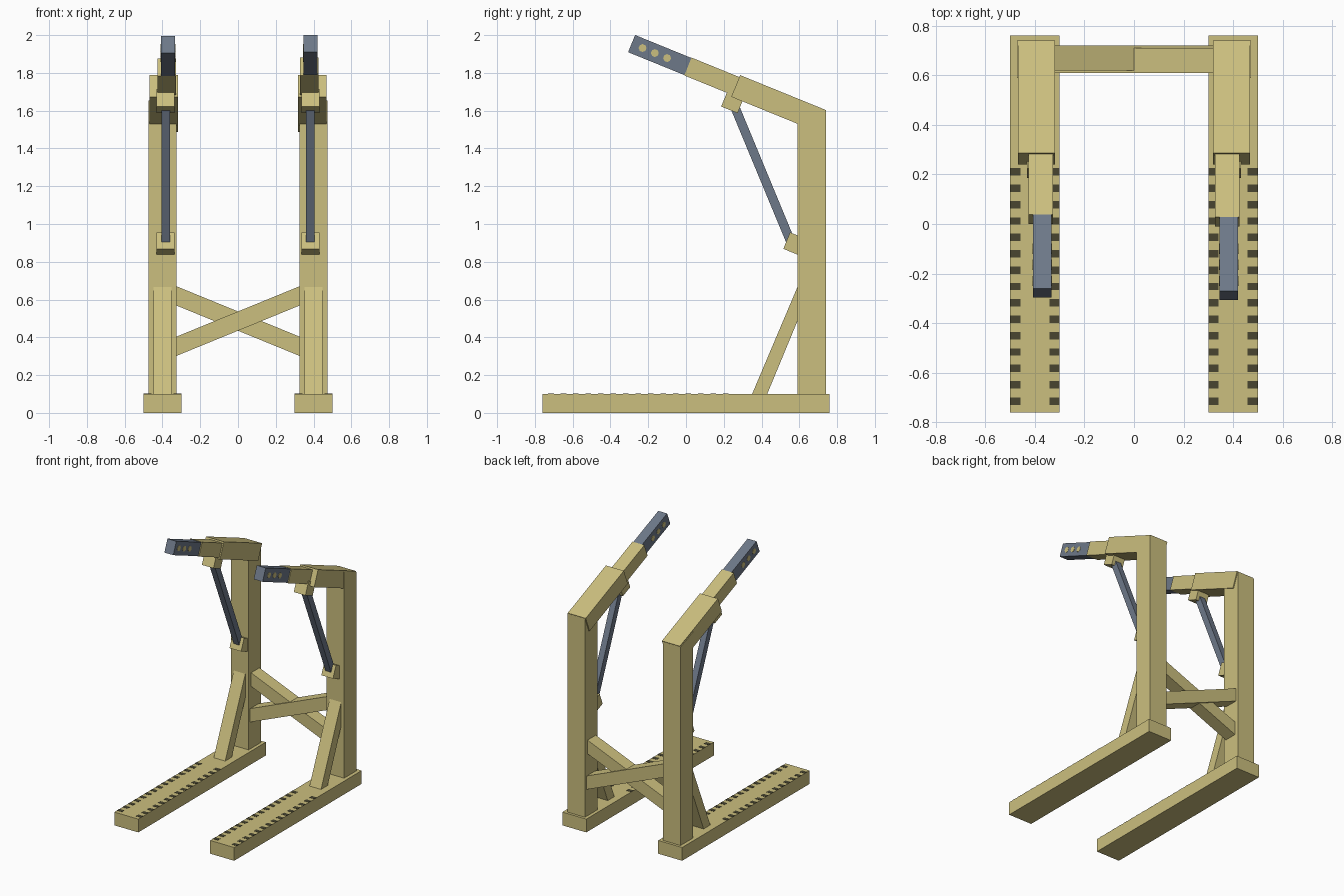
import bpy, bmesh, math
from mathutils import Vector

cube = bpy.data.objects.get("Cube")
if cube:
    bpy.data.objects.remove(cube, do_unlink=True)


def material(name, rgb):
    m = bpy.data.materials.new(name)
    m.use_nodes = True
    color = (*rgb, 1)
    m.diffuse_color = color
    m.node_tree.nodes["Principled BSDF"].inputs["Base Color"].default_value = color
    return m


TAN = material("tan_paint", (0.60, 0.52, 0.21))
STEEL = material("blue_grey_steel", (0.155, 0.19, 0.25))
DARK = material("dark_slot", (0.065, 0.06, 0.03))


def add_prism(bm, pts, lo, hi, axis="x"):
    """Extrude a flat profile along x (points are y, z) or y (points are x, z)."""
    place = (lambda p, d: (d, *p)) if axis == "x" else (lambda p, d: (p[0], d, p[1]))
    a = [bm.verts.new(place(p, lo)) for p in pts]
    b = [bm.verts.new(place(p, hi)) for p in pts]
    bm.faces.new(a)
    bm.faces.new(b[::-1])
    for i in range(len(pts)):
        j = (i + 1) % len(pts)
        bm.faces.new((a[i], b[i], b[j], a[j]))


def finish(name, bm, mat):
    bmesh.ops.recalc_face_normals(bm, faces=bm.faces)
    me = bpy.data.meshes.new(name)
    bm.to_mesh(me)
    bm.free()
    me.materials.append(mat)
    bpy.context.collection.objects.link(bpy.data.objects.new(name, me))


def prism(name, pts, lo, hi, mat, axis="x"):
    bm = bmesh.new()
    add_prism(bm, pts, lo, hi, axis)
    finish(name, bm, mat)


def beam(start, end, thick):
    """Square-ended bar profile between two points."""
    s, e = Vector(start), Vector(end)
    d = (e - s).normalized() * thick / 2
    n = Vector((-d.y, d.x))
    return [tuple(p) for p in (s + n, e + n, e - n, s - n)]


def rect(u0, u1, v0, v1):
    return [(u0, v0), (u1, v0), (u1, v1), (u0, v1)]


# Centre line shared by all the arm sections
TIP, SLOPE = Vector((-0.288, 1.955)), -0.407


def on_arm(y):
    return (y, TIP.y + (y - TIP.x) * SLOPE)


for side, label, steel_x, shift in ((1, "left", 0.383, 0), (-1, "right", 0.37, 0.01)):

    def part(name, pts, x0, x1, mat=TAN):
        prism(f"{label}_{name}", pts, *sorted((side * x0, side * x1)), mat)

    # Foot, upright with sloped top, and slanted brace
    part("foot", rect(-0.76, 0.76, 0, 0.1), 0.3, 0.5)
    part("upright", [(0.59, 0.1), (0.74, 0.1), (0.74, 1.598), (0.59, 1.655)], 0.325, 0.473)
    part("foot_brace", [(0.35, 0.1), (0.43, 0.1), (0.6, 0.51), (0.6, 0.69)], 0.352, 0.448)

    # Telescoping arm
    part("outer_arm", beam(on_arm(0.263), on_arm(0.718), 0.124), 0.318, 0.468)
    part("inner_arm", beam(on_arm(0.01 + shift), on_arm(0.4), 0.102), 0.327, 0.426)
    part("arm_tip", beam(on_arm(TIP.x + shift), on_arm(0.1), 0.098),
         steel_x - 0.037, steel_x + 0.037, STEEL)

    # Pins through the arm tip
    bm = bmesh.new()
    for y in (-0.23, -0.165, -0.1):
        cy, cz = on_arm(y)
        ring = [(cy + 0.021 * math.cos(k * math.pi / 4), cz + 0.021 * math.sin(k * math.pi / 4))
                for k in range(8)]
        lo, hi = sorted((side * (steel_x - 0.039), side * (steel_x + 0.039)))
        add_prism(bm, ring, lo, hi)
    finish(f"{label}_arm_pins", bm, TAN)

    # Support strut and its two brackets
    part("upper_bracket", beam((0.205, 1.668), (0.292, 1.633), 0.1), 0.335, 0.432)
    part("lower_bracket", beam((0.533, 0.912), (0.626, 0.874), 0.094), 0.335, 0.432)
    part("strut", beam((0.25, 1.64), (0.552, 0.912), 0.048), 0.36, 0.406, STEEL)

    # Rows of slots along both edges of the foot
    bm = bmesh.new()
    for i in range(15):
        y = -0.715 + i * 0.0661
        for x0, x1 in ((0.3, 0.342), (0.458, 0.5)):
            lo, hi = sorted((side * x0, side * x1))
            add_prism(bm, rect(y - 0.015, y + 0.015, 0.099, 0.1015), lo, hi)
    finish(f"{label}_foot_slots", bm, DARK)

# Crossed bars between the uprights
for side, name, y0 in ((1, "front_cross_bar", 0.61), (-1, "rear_cross_bar", 0.62)):
    pts = [(-0.33 * side, 0.3), (0.33 * side, 0.57), (0.33 * side, 0.672), (-0.33 * side, 0.402)]
    prism(name, pts, y0, y0 + 0.1, TAN, axis="y")
